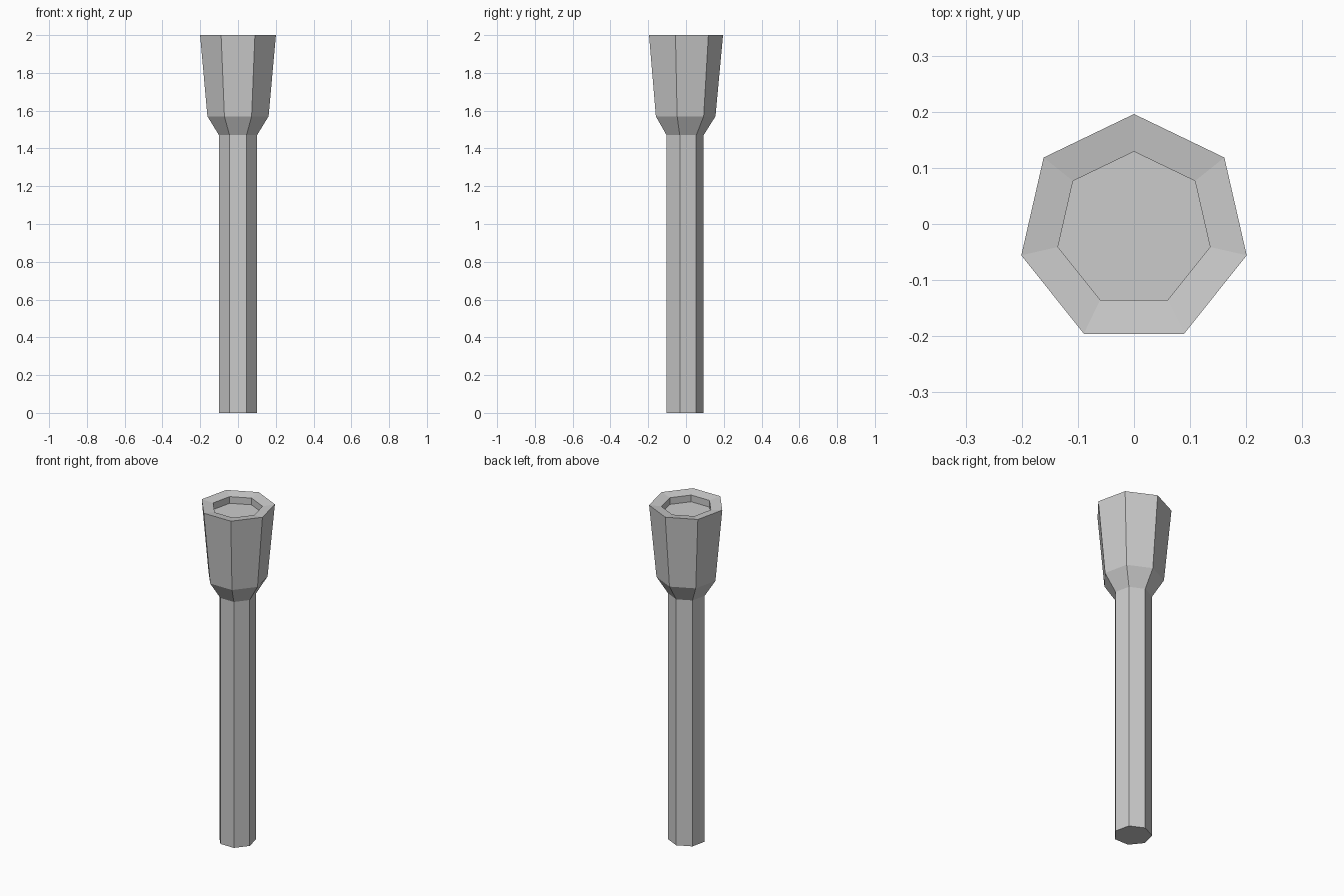
import bpy, bmesh
from math import sin, cos, pi

if "Cube" in bpy.data.objects:
    bpy.data.objects.remove(bpy.data.objects["Cube"])

SIDES = 7
CENTRE_Y = -0.01  # centres the heptagon's bounding box on y = 0


def turned_part(name, profile):
    """Sweep a (radius, z) profile round a heptagon and cap both ends."""
    bm = bmesh.new()
    rings = []
    for r, z in profile:
        angles = [pi / 2 + 2 * pi * i / SIDES for i in range(SIDES)]
        rings.append([bm.verts.new((r * cos(a), r * sin(a) + CENTRE_Y, z)) for a in angles])
    for lower, upper in zip(rings, rings[1:]):
        for i in range(SIDES):
            j = (i + 1) % SIDES
            bm.faces.new((lower[i], lower[j], upper[j], upper[i]))
    bm.faces.new(rings[0][::-1])
    bm.faces.new(rings[-1])
    bmesh.ops.recalc_face_normals(bm, faces=bm.faces)
    mesh = bpy.data.meshes.new(name)
    bm.to_mesh(mesh)
    bm.free()
    obj = bpy.data.objects.new(name, mesh)
    bpy.context.collection.objects.link(obj)
    return obj


# One continuous body: handle, flared collar, tapered head, dished rim, recessed floor
turned_part("torch_body", [
    (0.103, 0.0),
    (0.103, 1.47),
    (0.166, 1.57),
    (0.206, 2.0),
    (0.139, 1.99),
    (0.139, 1.95),
])
